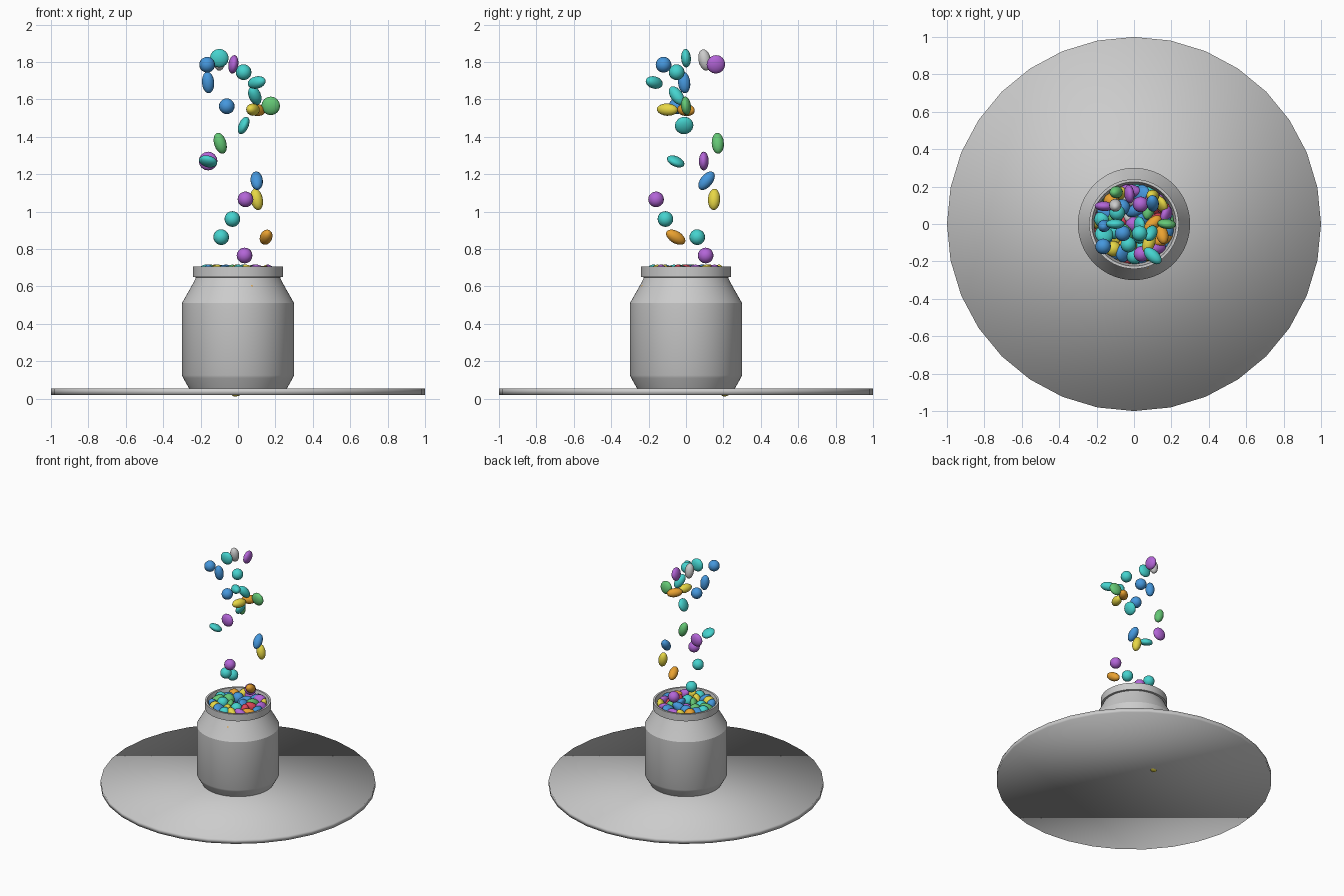
import bpy, bmesh, math, random
from mathutils import Vector, Quaternion
from mathutils.kdtree import KDTree

if "Cube" in bpy.data.objects:
    bpy.data.objects.remove(bpy.data.objects["Cube"])

random.seed(7)


def lathe(name, profile, sides):
    """Spin a closed (radius, z) outline round the z axis."""
    bm = bmesh.new()
    rings = []
    for r, z in profile:
        if r == 0:
            rings.append([bm.verts.new((0, 0, z))] * sides)
        else:
            rings.append([bm.verts.new((r * math.sin(2 * math.pi * i / sides),
                                        r * math.cos(2 * math.pi * i / sides), z))
                          for i in range(sides)])
    for a, b in zip(rings, rings[1:]):
        for i in range(sides):
            j = (i + 1) % sides
            bm.faces.new(list(dict.fromkeys((a[i], a[j], b[j], b[i]))))
    bmesh.ops.recalc_face_normals(bm, faces=bm.faces)
    me = bpy.data.meshes.new(name)
    bm.to_mesh(me)
    bm.free()
    ob = bpy.data.objects.new(name, me)
    bpy.context.collection.objects.link(ob)
    bpy.context.view_layer.objects.active = ob
    ob.select_set(True)
    bpy.ops.object.shade_smooth_by_angle(angle=math.radians(25))
    ob.select_set(False)
    return ob


# Round tabletop disc
bpy.ops.mesh.primitive_cylinder_add(vertices=32, radius=1, depth=0.035, location=(0, 0, 0.0375))
plate = bpy.context.object
plate.name = "plate"
plate.data.shade_smooth()
plate.select_set(False)

# Open glass jar with lip, shoulder and chamfered base
lathe("jar", [(0, 0.052), (0.26, 0.052), (0.293, 0.11), (0.3, 0.125), (0.3, 0.51),
              (0.238, 0.62), (0.225, 0.648), (0.24, 0.65), (0.24, 0.705), (0.225, 0.705),
              (0.212, 0.645), (0.225, 0.61), (0.285, 0.505), (0.285, 0.125),
              (0.25, 0.066), (0, 0.066)], 64)

# Candy shapes and colours
SHAPES = {"ball": (0.042, 0.042, 0.042), "disc": (0.05, 0.05, 0.026), "bean": (0.033, 0.033, 0.058)}
COLOURS = {"teal": (0.06, 0.65, 0.62), "blue": (0.06, 0.31, 0.72), "purple": (0.45, 0.13, 0.68),
           "green": (0.13, 0.58, 0.18), "yellow": (0.8, 0.68, 0.06), "orange": (0.82, 0.36, 0.03),
           "red": (0.75, 0.06, 0.1), "grey": None}
meshes = {}
for colour, rgb in COLOURS.items():
    mat = None
    if rgb:
        mat = bpy.data.materials.new(colour)
        mat.diffuse_color = (*rgb, 1)
        mat.use_nodes = True
        mat.node_tree.nodes["Principled BSDF"].inputs["Base Color"].default_value = mat.diffuse_color
    for shape, size in SHAPES.items():
        bm = bmesh.new()
        bmesh.ops.create_uvsphere(bm, u_segments=16, v_segments=10, radius=1)
        bmesh.ops.scale(bm, vec=size, verts=bm.verts)
        me = bpy.data.meshes.new(f"{colour}_{shape}")
        bm.to_mesh(me)
        bm.free()
        me.shade_smooth()
        if mat:
            me.materials.append(mat)
        meshes[colour, shape] = me


def candy(name, colour, shape, pos, rot):
    ob = bpy.data.objects.new(name, meshes[colour, shape])
    ob.location = pos
    ob.rotation_euler = rot.to_euler()
    bpy.context.collection.objects.link(ob)


# Falling candies: position, then direction of the odd axis
balls = [("blue", -.165, -.12, 1.785), ("teal", .03, -.05, 1.745), ("blue", -.06, -.05, 1.563),
         ("purple", .04, -.16, 1.065), ("teal", -.03, -.11, .96), ("teal", -.09, .06, .863),
         ("purple", .035, .105, .765)]
discs = [("teal", -.10, 0, 1.82, 0, 1, .05), ("purple", -.025, .16, 1.787, 1, .1, -.15),
         ("green", .175, 0, 1.565, .1, 1, .1), ("teal", .03, -.01, 1.46, 1, .1, -.45),
         ("purple", -.16, .095, 1.27, .05, 1, 0), ("teal", -.16, -.055, 1.268, .25, .45, 1)]
beans = [("grey", -.10, .10, 1.81, 0, -.2, 1), ("blue", -.16, -.01, 1.69, -.08, -.1, 1),
         ("teal", .10, -.17, 1.69, 1, -.9, .25), ("teal", .09, -.05, 1.62, -.4, -.7, 1),
         ("yellow", .08, -.10, 1.545, .35, 1, -.05), ("orange", .10, 0, 1.543, .8, .8, -.1),
         ("green", -.095, .17, 1.365, -.3, -.05, 1), ("blue", .10, .11, 1.165, -.1, .8, 1),
         ("yellow", .10, .15, 1.065, -.2, .05, 1), ("orange", .15, -.055, .863, -.25, 1, -.6)]
for c, x, y, z in balls:
    candy("falling_candy", c, "ball", (x, y, z), Quaternion())
for shape, rows in (("disc", discs), ("bean", beans)):
    for c, x, y, z, *axis in rows:
        candy("falling_candy", c, shape, (x, y, z), Vector(axis).to_track_quat('Z', 'Y'))


# Candies heaped inside the jar: random points pushed apart until they pack
def inner_radius(z):
    if z < 0.125:
        return 0.25 + 0.035 * max(0, z - 0.066) / 0.059
    if z < 0.505:
        return 0.285
    return max(0.215, 0.285 - 0.07 * (z - 0.505) / 0.13)


def confine(p, h, low, high):
    p.z = min(max(p.z, low), high)
    r, limit = math.hypot(p.x, p.y), inner_radius(p.z) - h
    if r > limit:
        p.x *= limit / r
        p.y *= limit / r


pts = []
for _ in range(430):
    a, r = random.uniform(0, 2 * math.pi), 0.25 * math.sqrt(random.random())
    pts.append(Vector((r * math.cos(a), r * math.sin(a), random.uniform(0.06, 0.68))))
GAP = 0.075
for _ in range(80):
    tree = KDTree(len(pts))
    for i, p in enumerate(pts):
        tree.insert(p, i)
    tree.balance()
    moved = [p.copy() for p in pts]
    for i, p in enumerate(pts):
        for q, j, d in tree.find_range(p, GAP):
            if j != i and d > 1e-6:
                moved[i] += (p - q) * (0.3 * (GAP - d) / d)
    for p in moved:
        confine(p, 0.035, 0.055, 0.675)
    pts = moved

names = list(COLOURS)
for i, p in enumerate(pts):
    shape = random.choice(["ball", "disc", "bean", "bean"])
    rot = Quaternion([random.gauss(0, 1) for _ in range(4)]).normalized()
    size, m = SHAPES[shape], rot.to_matrix()
    reach = lambda u: math.sqrt(sum((s * m.col[k].dot(u)) ** 2 for k, s in enumerate(size)))
    side = reach(Vector((p.x, p.y, 0)).normalized())
    up = reach(Vector((0, 0, 1)))
    confine(p, side, up + (0.0 if i % 8 == 0 else 0.024), 0.717 - up)
    candy("jar_candy", random.choices(names, [4, 3, 3, 2, 3, 3, 2, 1])[0], shape, p, rot)
